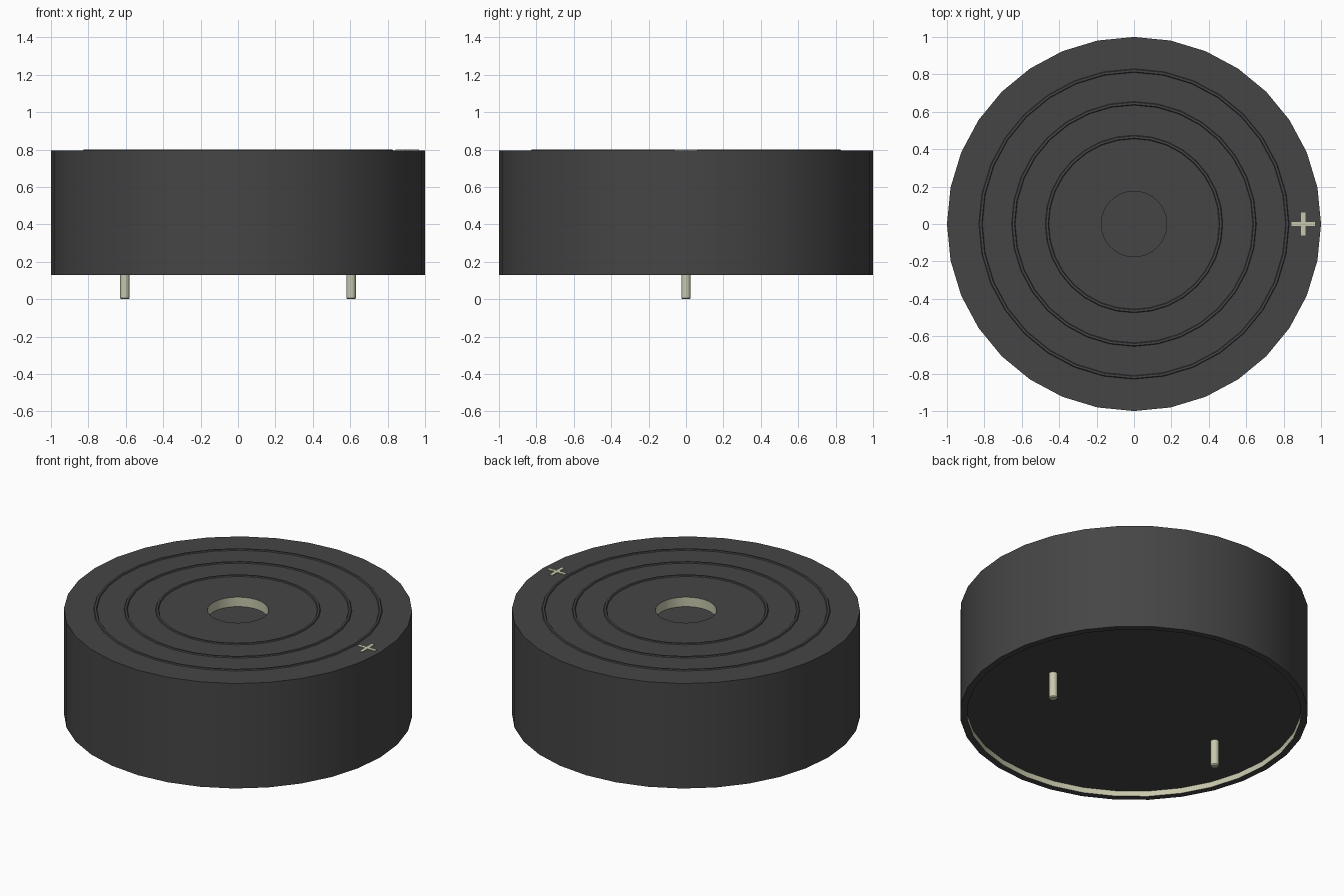
import bpy, bmesh, math

if "Cube" in bpy.data.objects:
    bpy.data.objects.remove(bpy.data.objects["Cube"], do_unlink=True)

SIDES = 32
TOP, BOTTOM, RECESS = 0.795, 0.13, 0.165


def material(name, colour):
    m = bpy.data.materials.new(name)
    m.use_nodes = True
    m.diffuse_color = colour
    m.node_tree.nodes["Principled BSDF"].inputs["Base Color"].default_value = colour
    return m


BLACK = material("dark grey plastic", (0.06, 0.06, 0.06, 1))
METAL = material("pale beige metal", (0.58, 0.58, 0.42, 1))


def finish(name, bm, mats, smooth=True):
    bmesh.ops.recalc_face_normals(bm, faces=bm.faces)
    mesh = bpy.data.meshes.new(name)
    bm.to_mesh(mesh)
    bm.free()
    ob = bpy.data.objects.new(name, mesh)
    bpy.context.collection.objects.link(ob)
    for m in mats:
        mesh.materials.append(m)
    if smooth:
        bpy.ops.object.select_all(action="DESELECT")
        ob.select_set(True)
        bpy.context.view_layer.objects.active = ob
        bpy.ops.object.shade_smooth_by_angle(angle=math.radians(30))
    return ob


def lathe(name, profile, mats, closed=False, pale=(), sides=SIDES, x=0):
    """Spin (radius, z) points about z; segments listed in pale use slot 1."""
    bm = bmesh.new()
    rings = []
    for r, z in profile:
        if r == 0:
            rings.append([bm.verts.new((x, 0, z))])
        else:
            angles = [math.tau * i / sides for i in range(sides)]
            rings.append([bm.verts.new((x + r * math.cos(a), r * math.sin(a), z)) for a in angles])
    pairs = list(zip(rings, rings[1:]))
    if closed:
        pairs.append((rings[-1], rings[0]))
    for s, (a, b) in enumerate(pairs):
        for i in range(sides):
            j = (i + 1) % sides
            quad = [a[i % len(a)], a[j % len(a)], b[j % len(b)], b[i % len(b)]]
            face = bm.faces.new(list(dict.fromkeys(quad)))
            face.material_index = 1 if s in pale else 0
    return finish(name, bm, mats)


# Drum housing with a sound hole on top and a recessed underside
lathe("housing", [(0, TOP - 0.06), (0.175, TOP - 0.06), (0.175, TOP), (1, TOP),
                  (1, BOTTOM), (0.96, BOTTOM), (0.96, RECESS), (0, RECESS)],
      [BLACK, METAL], pale=(1, 5))

# Raised concentric beads on the lid
for label, r in (("inner", 0.465), ("middle", 0.645), ("outer", 0.82)):
    lathe(label + "_bead", [(r - 0.012, TOP - 0.004), (r - 0.006, TOP + 0.006),
                            (r + 0.006, TOP + 0.006), (r + 0.012, TOP - 0.004)],
          [BLACK], closed=True)

# Connection pins with slightly chamfered tips
for label, x in (("left", 0.605), ("right", -0.605)):
    lathe(label + "_pin", [(0, 0), (0.02, 0), (0.025, 0.006), (0.025, RECESS + 0.02), (0, RECESS + 0.02)],
          [METAL], sides=16, x=x)

# Polarity mark: a thin plus-shaped plate
bm = bmesh.new()
L, W = 0.062, 0.011
quarter = [(L, -W), (L, W), (W, W)]
outline = []
for k in range(4):
    c, s = round(math.cos(k * math.pi / 2)), round(math.sin(k * math.pi / 2))
    outline += [(c * px - s * py, s * px + c * py) for px, py in quarter]
base = bm.faces.new([bm.verts.new((0.905 + px, py, TOP - 0.003)) for px, py in outline])
top = bmesh.ops.extrude_face_region(bm, geom=[base])
bmesh.ops.translate(bm, vec=(0, 0, 0.007),
                    verts=[v for v in top["geom"] if isinstance(v, bmesh.types.BMVert)])
finish("polarity_mark", bm, [METAL], smooth=False)
